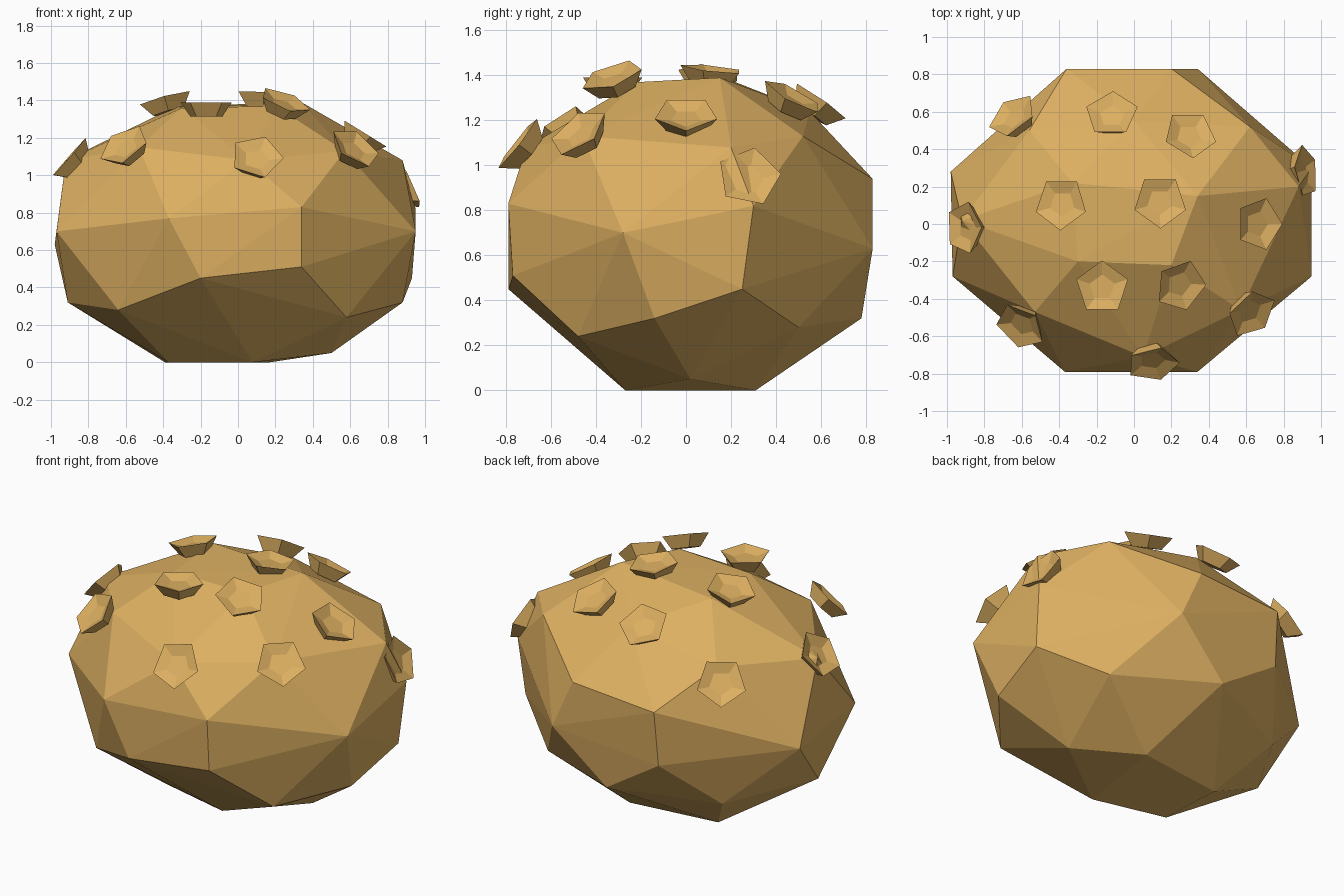
import bpy, bmesh, math
from mathutils import Vector, Matrix

if "Cube" in bpy.data.objects:
    bpy.data.objects.remove(bpy.data.objects["Cube"])

mat = bpy.data.materials.new("ochre")
mat.diffuse_color = (0.72, 0.43, 0.12, 1)
mat.use_nodes = True
mat.node_tree.nodes["Principled BSDF"].inputs["Base Color"].default_value = mat.diffuse_color


def add_object(name, bm):
    bmesh.ops.recalc_face_normals(bm, faces=bm.faces)
    me = bpy.data.meshes.new(name)
    bm.to_mesh(me)
    bm.free()
    me.materials.append(mat)
    ob = bpy.data.objects.new(name, me)
    bpy.context.collection.objects.link(ob)
    return ob


# Faceted boulder body: convex hull over a few corner points per side
front = [(-.37, -.79, .77), (.34, -.79, .83), (.34, -.77, .51), (-.2, -.79, .45), (.05, -.71, 1.08)]
right = [(.95, -.28, .70), (.95, .30, .82), (.93, .25, .45), (.88, -.14, .32), (.88, .20, 1.08)]
back = [(.34, .83, .63), (.2, .83, .94), (-.36, .83, .90), (-.37, .80, .56), (0, .78, .32)]
left = [(-.97, -.28, .70), (-.98, .28, .63), (-.91, 0, .32), (-.92, .02, 1.08)]
bottom = [(-.37, -.16, 0), (-.39, .24, 0), (.08, -.27, 0), (.5, .02, .05), (.17, .31, 0)]
top = [(-.33, .22, 1.37), (.34, .15, 1.39), (.2, -.22, 1.37), (-.3, -.2, 1.36)]
corners = [(.58, -.48, .24), (-.64, -.48, .28), (.6, .5, .28), (-.6, .5, .27),
           (.57, -.46, 1.13), (-.53, -.47, 1.15), (.62, .52, 1.13), (-.56, .5, 1.11), (0, .55, 1.24)]
bm = bmesh.new()
for p in front + right + back + left + bottom + top + corners:
    bm.verts.new(p)
bmesh.ops.convex_hull(bm, input=bm.verts)
loose = [v for v in bm.verts if not v.link_faces]
bmesh.ops.delete(bm, geom=loose, context='VERTS')
add_object("body", bm)


# Five-sided flared cups: base ring, wide rim, shallow floor.
# "aim" is the direction one rim corner points to.
def cup(name, pos, aim, normal=None):
    x, y, z = pos
    n = Vector(normal or (x, y / .72, (z - .7) / .49)).normalized()
    u = Vector(aim)
    u = (u - n * u.dot(n)).normalized()
    bm = bmesh.new()
    rings = []
    for r, h in ((.09, -.075), (.145, 0), (.07, -.025)):
        rings.append([bm.verts.new((r * math.cos(k * math.tau / 5),
                                    r * math.sin(k * math.tau / 5), h)) for k in range(5)])
    for a, b in zip(rings, rings[1:]):
        for k in range(5):
            j = (k + 1) % 5
            bm.faces.new((a[k], a[j], b[j], b[k]))
    bm.faces.new(rings[0][::-1])
    bm.faces.new(rings[-1])
    rot = Matrix((u, n.cross(u), n)).transposed()
    ob = add_object(name, bm)
    ob.matrix_world = Matrix.Translation(pos) @ rot.to_4x4()


N, S, UP, DOWN = (0, 1, 0), (0, -1, 0), (0, 0, 1), (0, 0, -1)
cups = [((-.17, -.34, 1.39), N, (0, 0, 1)), ((.25, -.33, 1.40), (.3, 1, 0), (.38, -.35, 1)),
        ((.14, .12, 1.43), S), ((-.39, .11, 1.41), S),
        ((.3, .48, 1.31), S), ((-.12, .59, 1.29), N),
        ((-.65, .58, 1.07), (.5, 1, 0)), ((-.91, -.02, 1.09), UP),
        ((-.61, -.55, 1.16), (.2, 0, 1)), ((.1, -.75, 1.10), (.2, 0, -1)),
        ((.63, -.48, 1.15), DOWN), ((.67, 0, 1.23), DOWN),
        ((.92, .28, .95), (0, .2, 1), (.92, .1, .42))]
for i, c in enumerate(cups):
    cup(f"cup_{i + 1}", *c)
